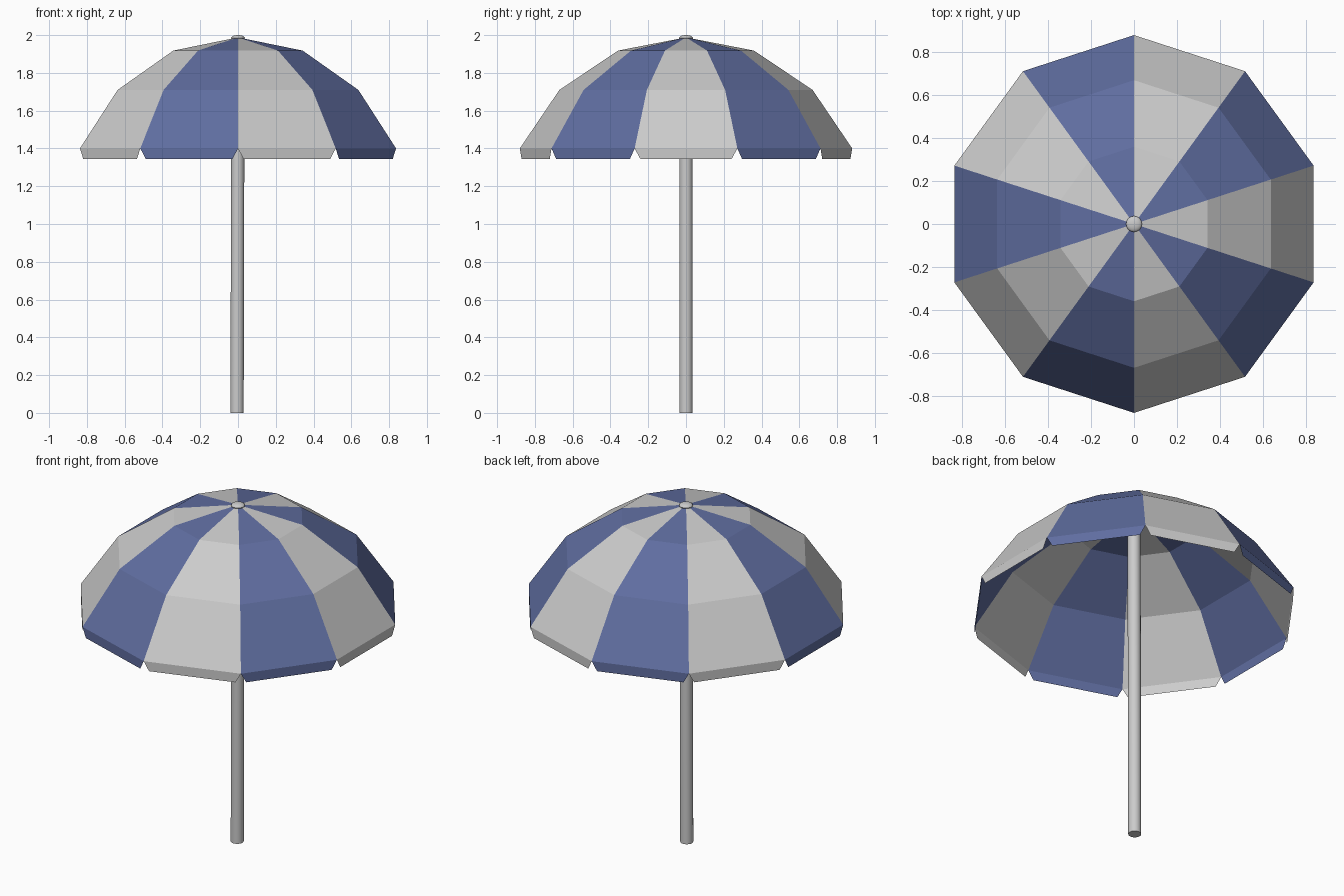
import bpy, bmesh
from math import radians, cos, sin
from mathutils import Vector, Matrix

if "Cube" in bpy.data.objects:
    bpy.data.objects.remove(bpy.data.objects["Cube"])

SIDES = 10
RINGS = [(0.36, 1.918), (0.67, 1.71), (0.88, 1.40)]   # radius, height
APEX_Z, HEM_Z, NOTCH = 1.988, 1.345, 0.03

blue = bpy.data.materials.new("blue_fabric")
blue.diffuse_color = (0.115, 0.153, 0.35, 1)
blue.use_nodes = True
blue.node_tree.nodes["Principled BSDF"].inputs["Base Color"].default_value = blue.diffuse_color
grey = bpy.data.materials.new("grey_fabric")
grey.diffuse_color = (0.8, 0.8, 0.8, 1)
grey.use_nodes = True
grey.node_tree.nodes["Principled BSDF"].inputs["Base Color"].default_value = grey.diffuse_color


def finish(bm, name):
    mesh = bpy.data.meshes.new(name)
    bm.to_mesh(mesh)
    bm.free()
    obj = bpy.data.objects.new(name, mesh)
    bpy.context.collection.objects.link(obj)
    return obj


def ring_point(ring, k):
    r, z = ring
    a = radians(-90 + 360 / SIDES * k)
    return Vector((r * cos(a), r * sin(a), z))


# Canopy: ten striped panels, each ending in a hanging flap with notched corners
bm = bmesh.new()
apex = bm.verts.new((0, 0, APEX_Z))
grid = [[bm.verts.new(ring_point(ring, k)) for k in range(SIDES)] for ring in RINGS]
for k in range(SIDES):
    n = (k + 1) % SIDES
    faces = [bm.faces.new((apex, grid[0][k], grid[0][n]))]
    for upper, lower in zip(grid, grid[1:]):
        faces.append(bm.faces.new((upper[k], lower[k], lower[n], upper[n])))
    a, b = grid[-1][k], grid[-1][n]
    inset = (b.co - a.co).normalized() * NOTCH
    drop = Vector((0, 0, HEM_Z - RINGS[-1][1]))
    c = bm.verts.new(a.co + inset + drop)
    d = bm.verts.new(b.co - inset + drop)
    faces.append(bm.faces.new((a, c, d, b)))
    for f in faces:
        f.material_index = k % 2
canopy = finish(bm, "canopy")
canopy.data.materials.append(grey)
canopy.data.materials.append(blue)

# Pole, leaning very slightly
bm = bmesh.new()
bmesh.ops.create_cone(bm, cap_ends=True, segments=20, radius1=0.035, radius2=0.035,
                      depth=1.975, matrix=Matrix.Translation((0, 0, 1.975 / 2)))
for v in bm.verts:
    v.co.x -= 0.005 * (1 - v.co.z / 1.975)
pole = finish(bm, "pole")

# Flattened cap on top
bm = bmesh.new()
bmesh.ops.create_uvsphere(bm, u_segments=20, v_segments=10, radius=1,
                          matrix=Matrix.Translation((0, 0, 1.985)) @ Matrix.Diagonal((0.037, 0.037, 0.015, 1)))
cap = finish(bm, "top_cap")

for obj in (pole, cap):
    bpy.ops.object.select_all(action='DESELECT')
    obj.select_set(True)
    bpy.context.view_layer.objects.active = obj
    bpy.ops.object.shade_smooth_by_angle(angle=radians(40))
